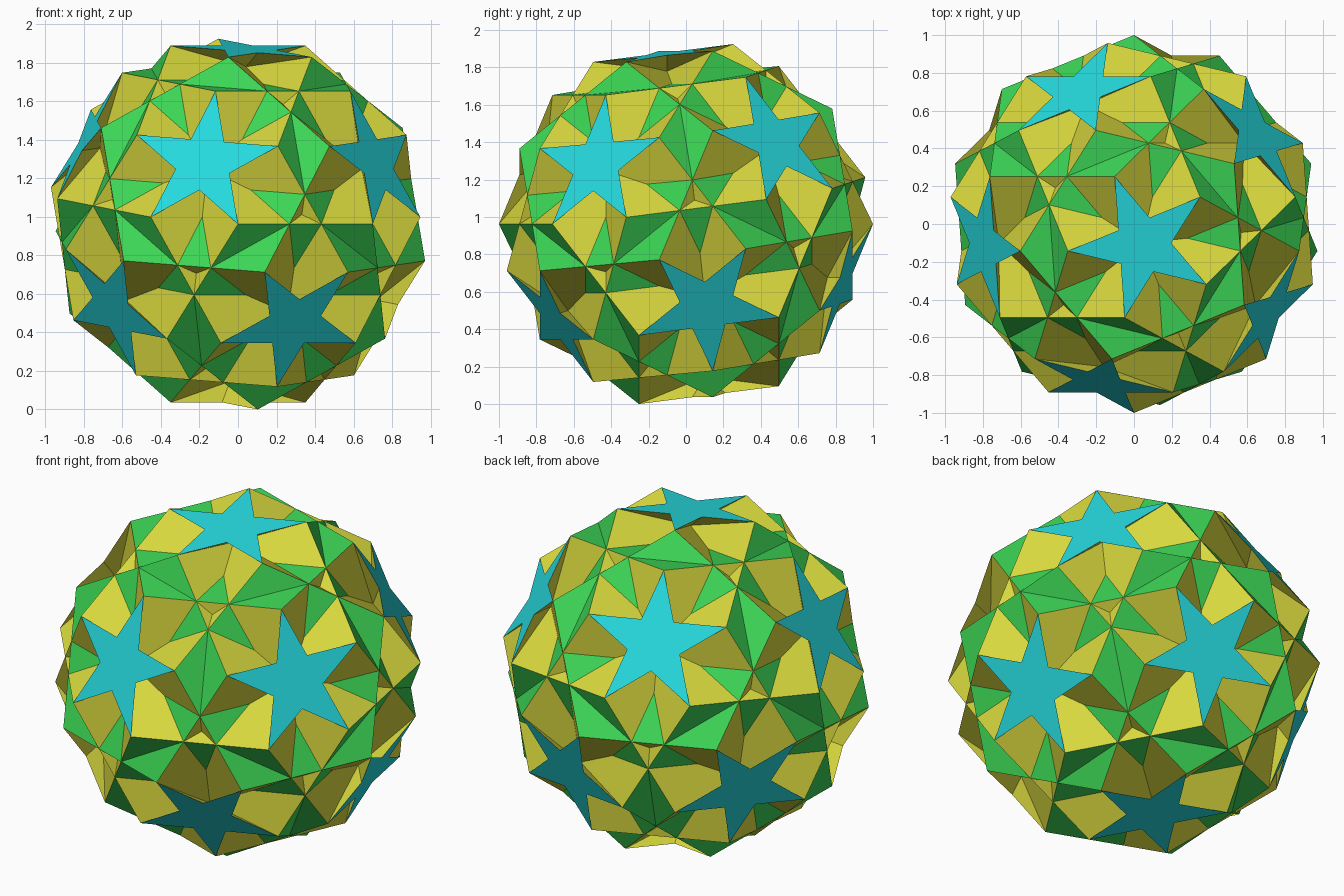
import bpy, bmesh, math
from mathutils import Vector, Matrix
from itertools import combinations, permutations

if "Cube" in bpy.data.objects:
    bpy.data.objects.remove(bpy.data.objects["Cube"], do_unlink=True)

PHI = (1 + math.sqrt(5)) / 2
EDGE = 2 / math.sqrt(7)          # edge length for a circumradius of 1


def material(name, rgb):
    m = bpy.data.materials.new(name)
    m.use_nodes = True
    m.diffuse_color = (*rgb, 1)
    bsdf = next(n for n in m.node_tree.nodes if n.type == 'BSDF_PRINCIPLED')
    bsdf.inputs["Base Color"].default_value = (*rgb, 1)
    return m


def near(a, b):
    return abs(a - b) < 0.01


# Five-fold axes, three-fold axes, and the 60 corners on the lines between neighbours
five = []
for s in (1, -1):
    for t in (PHI, -PHI):
        five += [Vector(p).normalized() for p in ((0, s, t), (s, t, 0), (t, 0, s))]
adjacent = 1 / math.sqrt(5)
three = [(a + b + c).normalized() for a, b, c in combinations(five, 3)
         if near(a.dot(b), adjacent) and near(b.dot(c), adjacent) and near(a.dot(c), adjacent)]
pairs = [(a, b) for a, b in permutations(five, 2) if near(a.dot(b), adjacent)]
corners = [(a * PHI + b).normalized() for a, b in pairs]


def ring(axis, sides, step):
    """Corners of the regular face around an axis, in anticlockwise order."""
    radius = EDGE / (2 * math.sin(math.pi * step / sides))
    dist = math.sqrt(1 - radius ** 2)
    pts = [v for v in corners if near(v.dot(axis), dist)]
    u = (pts[0] - axis * dist).normalized()
    w = axis.cross(u)
    return sorted(pts, key=lambda p: math.atan2(p.dot(w), p.dot(u))), axis * dist


# Orientation: one corner points to the front, one pentagon edge lies level
a, b = pairs[0]
tip = corners[0]
for q in ring(b, 5, 1)[0]:
    if near((q - tip).length, EDGE):
        ex = (q - tip * q.dot(tip)).normalized()
        ez = ex.cross(-tip)
        if ez.dot(b) < 0:
            turn = Matrix((ex, -tip, ez))
lift = Vector((0, 0, max((turn @ v).z for v in corners)))


def build(name, axes, sides, step, mat):
    bm = bmesh.new()
    for axis in axes:
        pts, c = ring(axis, sides, step)
        if step == 2:            # star outline: a notch between each two tips
            pts = [p for i in range(5)
                   for p in (pts[i], c - (pts[(i + 3) % 5] - c) / PHI ** 2)]
        bm.faces.new([bm.verts.new(turn @ p + lift) for p in pts])
    me = bpy.data.meshes.new(name)
    bm.to_mesh(me)
    bm.free()
    me.materials.append(mat)
    bpy.context.collection.objects.link(bpy.data.objects.new(name, me))


# Three families of interpenetrating flat faces
build("star_faces", five, 5, 2, material("cyan", (0.019, 0.70, 0.73)))
build("pentagon_faces", five, 5, 1, material("green", (0.045, 0.67, 0.091)))
build("hexagon_faces", three, 6, 1, material("yellow", (0.69, 0.69, 0.048)))
